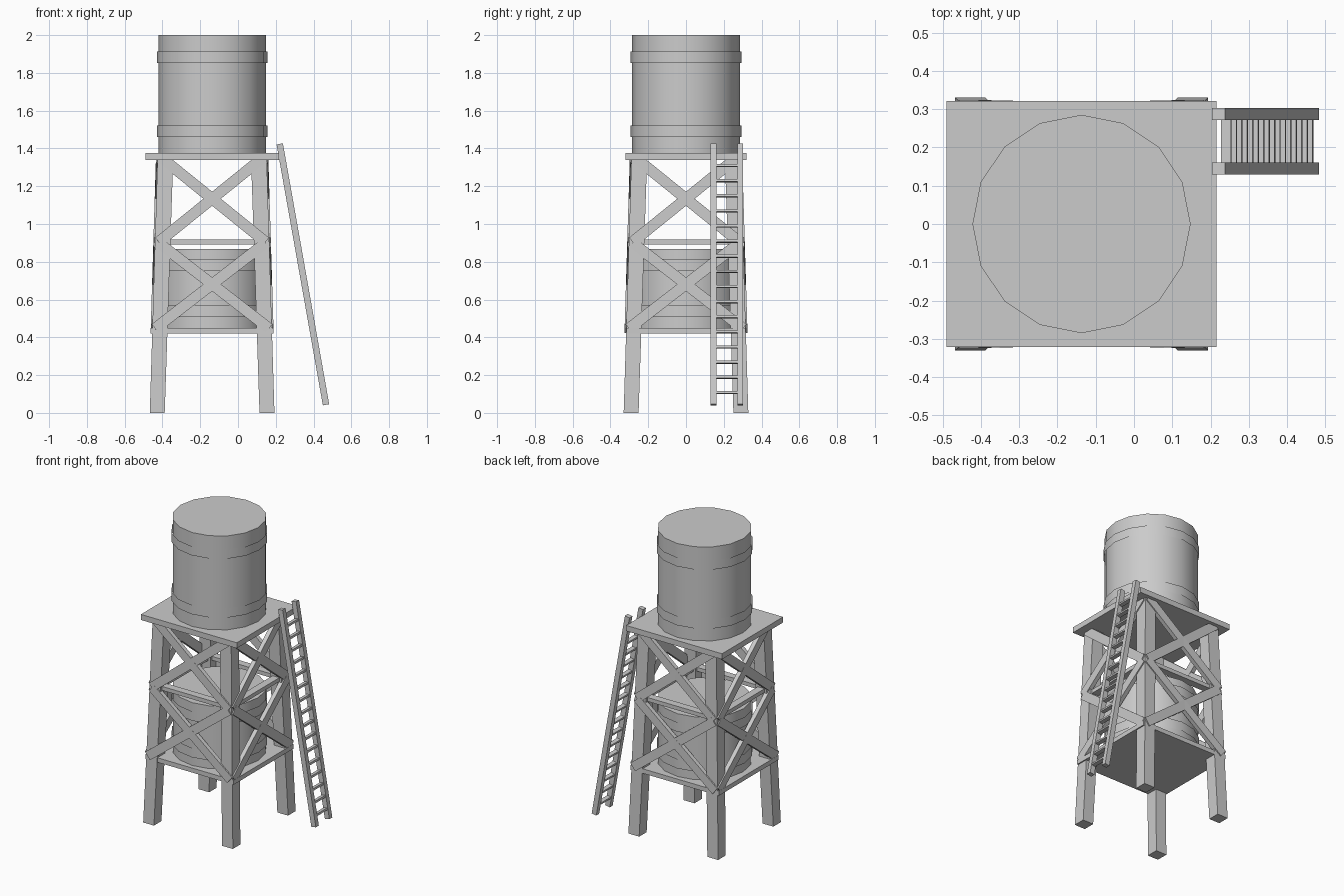
import bpy, bmesh, math
from mathutils import Vector

if "Cube" in bpy.data.objects:
    bpy.data.objects.remove(bpy.data.objects["Cube"])

CX = -0.137  # tower axis in x


def mesh_obj(name, verts, faces):
    me = bpy.data.meshes.new(name)
    me.from_pydata([tuple(v) for v in verts], [], faces)
    bm = bmesh.new()
    bm.from_mesh(me)
    bmesh.ops.recalc_face_normals(bm, faces=bm.faces)
    bm.to_mesh(me)
    bm.free()
    ob = bpy.data.objects.new(name, me)
    bpy.context.collection.objects.link(ob)
    return ob


BOX = [(0, 1, 2, 3), (4, 5, 6, 7), (0, 1, 5, 4), (1, 2, 6, 5), (2, 3, 7, 6), (3, 0, 4, 7)]


def beam(name, p, q, width, thick, normal):
    """Box from p to q, thick along normal."""
    p, q = Vector(p), Vector(q)
    d = (q - p).normalized()
    s = d.cross(Vector(normal)).normalized()
    n = s.cross(d)
    ring = [s * a * width / 2 + n * b * thick / 2 for a, b in ((-1, -1), (1, -1), (1, 1), (-1, 1))]
    return mesh_obj(name, [p + r for r in ring] + [q + r for r in ring], BOX)


def plate(name, hx, hy, z0, z1):
    return beam(name, (CX, 0, z0), (CX, 0, z1), 2 * hx, 2 * hy, (0, 1, 0))


def cylinder(name, r, z0, z1, fill='NGON'):
    bpy.ops.mesh.primitive_cylinder_add(vertices=16, radius=r, depth=z1 - z0,
                                        end_fill_type=fill, location=(CX, 0, (z0 + z1) / 2),
                                        rotation=(0, 0, 0))
    ob = bpy.context.object
    ob.name = name
    bpy.ops.object.shade_smooth_by_angle(angle=math.radians(30))
    return ob


# Tanks with open hoop bands
for label, z0, z1, bands in (("upper", 1.375, 2.0, ((1.46, 1.522), (1.852, 1.912))),
                             ("lower", 0.45, 0.868, ((0.508, 0.571), (0.752, 0.815)))):
    cylinder(label + "_tank", 0.285, z0, z1)
    for i, (b0, b1) in enumerate(bands):
        cylinder(f"{label}_hoop_{i}", 0.293, b0, b1, 'NOTHING')

# Platforms
plate("top_platform", 0.353, 0.321, 1.338, 1.375)
plate("lower_platform", 0.325, 0.315, 0.42, 0.45)

# Splayed legs
for sx in (-1, 1):
    for sy in (-1, 1):
        vs = []
        for z, o, i in ((0, 0.33, 0.251), (1.345, 0.289, 0.206)):
            vs += [(CX + sx * a, sy * b, z) for a, b in ((o, o), (i, o), (i, i), (o, i))]
        mesh_obj("leg", vs, BOX)


def face_depth(z):
    """Distance of the outer leg face from the axis at height z."""
    return 0.33 - 0.041 * z / 1.345 - 0.006


# Cross braces and middle rails on all four sides
for k in range(4):
    c, s = round(math.cos(k * math.pi / 2)), round(math.sin(k * math.pi / 2))

    def side(u, d, z):
        return (CX + c * u + s * d, s * u - c * d, z)

    nrm = (s, -c, 0)
    for zt, ht, zb, hb in ((1.348, 0.265, 0.905, 0.283), (0.90, 0.283, 0.447, 0.302)):
        for m in (-1, 1):
            beam("cross_brace", side(m * ht, face_depth(zt), zt),
                 side(-m * hb, face_depth(zb), zb), 0.058, 0.028, nrm)
    beam("middle_rail", side(-0.24, 0.262, 0.905), side(0.24, 0.262, 0.905), 0.026, 0.05, nrm)

# Leaning ladder
top, bot = Vector((0.221, 0, 1.424)), Vector((0.466, 0, 0.043))
for y in (0.145, 0.287):
    off = Vector((0, y, 0))
    beam("ladder_rail", bot + off, top + off, 0.034, 0.031, (0, 1, 0))
slope = (top - bot).normalized()
for i in range(16):
    z = 0.108 + i * 0.0801
    p = bot.lerp(top, (z - bot.z) / (top.z - bot.z))
    beam("ladder_rung", p + Vector((0, 0.15, 0)), p + Vector((0, 0.282, 0)), 0.026, 0.013, slope)
